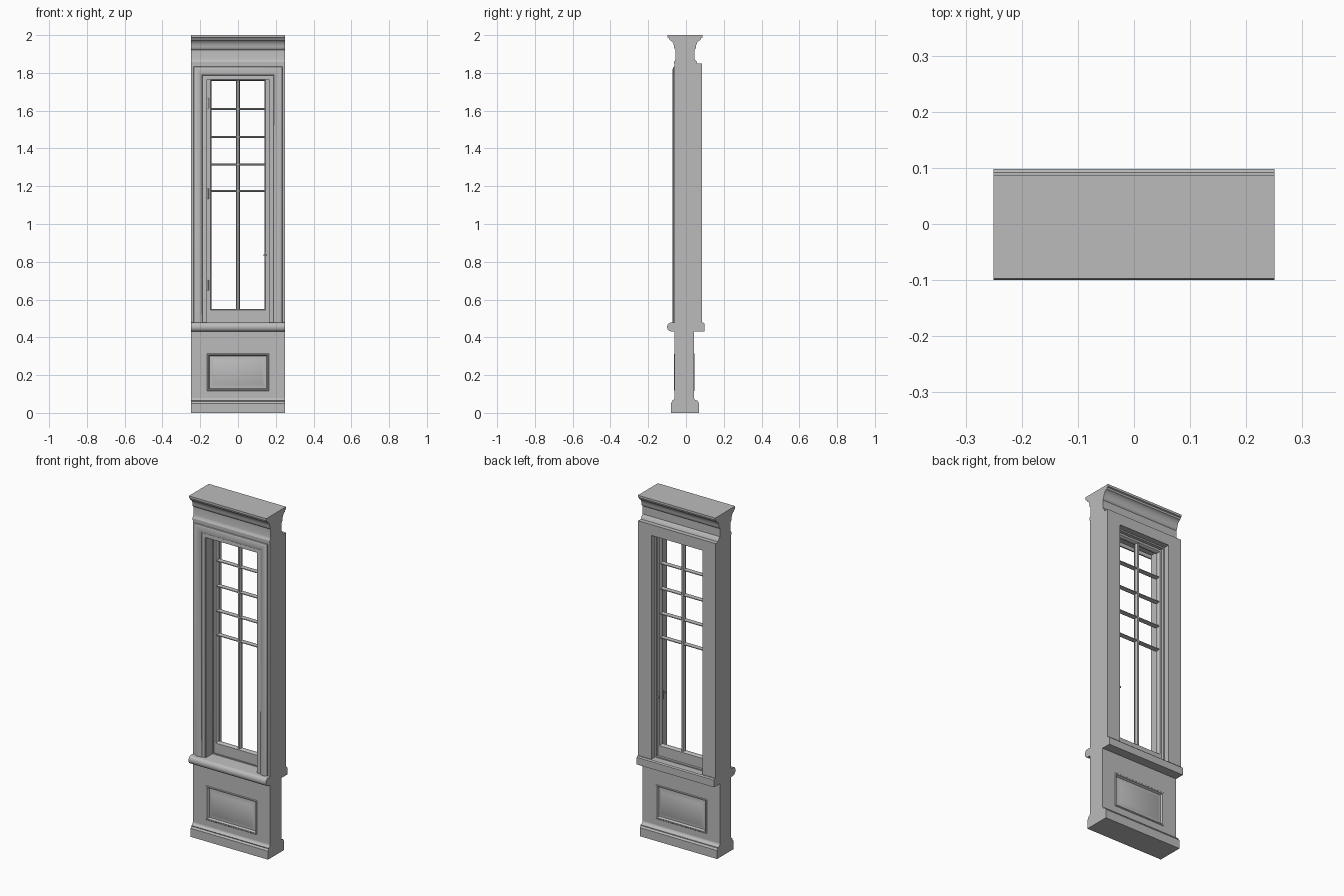
import bpy, bmesh
from math import radians, cos, sin, pi
from mathutils import Vector, Matrix

cube = bpy.data.objects.get("Cube")
if cube:
    bpy.data.objects.remove(cube, do_unlink=True)

paint = bpy.data.materials.new("grey_paint")
paint.use_nodes = True
paint.diffuse_color = (0.5, 0.5, 0.5, 1)
paint.node_tree.nodes["Principled BSDF"].inputs["Base Color"].default_value = (0.5, 0.5, 0.5, 1)
parts = []

HALF = 0.25                   # half width of the whole unit
OPEN = 0.165                  # half width of the opening
SILL, HEAD = 0.478, 1.787     # bottom and top of the opening
WALL_TOP = 1.85
FRONT, BACK = -0.06, 0.085    # faces of the window wall


def finish(name, bm):
    bmesh.ops.recalc_face_normals(bm, faces=bm.faces)
    mesh = bpy.data.meshes.new(name)
    bm.to_mesh(mesh)
    bm.free()
    mesh.materials.append(paint)
    obj = bpy.data.objects.new(name, mesh)
    bpy.context.collection.objects.link(obj)
    parts.append(obj)
    return obj


def prism(points, depth):
    """Extrude a closed loop of 3D points along a vector."""
    bm = bmesh.new()
    face = bm.faces.new([bm.verts.new(p) for p in points])
    new = bmesh.ops.extrude_face_region(bm, geom=[face])["geom"]
    bmesh.ops.translate(bm, vec=depth, verts=[v for v in new if isinstance(v, bmesh.types.BMVert)])
    return bm


def moulding(name, profile):
    """Run a (y, z) section across the full width."""
    return finish(name, prism([(-HALF, y, z) for y, z in profile], Vector((2 * HALF, 0, 0))))


def box(name, x0, x1, y0, y1, z0, z1):
    return finish(name, prism([(x0, y0, z0), (x1, y0, z0), (x1, y0, z1), (x0, y0, z1)],
                              Vector((0, y1 - y0, 0))))


def mitred_frame(name, hx, z0, z1, section, legs_only=False):
    """Sweep an (outward offset, y) section round an opening."""
    bm = bmesh.new()
    rings = []
    for sx, top in ((-1, 0), (-1, 1), (1, 1), (1, 0)):
        ring = []
        for d, y in section:
            z = z1 + d if top else (z0 if legs_only else z0 - d)
            ring.append(bm.verts.new((sx * (hx + d), y, z)))
        rings.append(ring)
    n = len(section)
    for i in range(3 if legs_only else 4):
        a, b = rings[i], rings[(i + 1) % 4]
        for j in range(n):
            k = (j + 1) % n
            bm.faces.new((a[j], a[k], b[k], b[j]))
    if legs_only:
        bm.faces.new(rings[0])
        bm.faces.new(rings[3])
    return finish(name, bm)


def arc(cy, cz, ry, rz, a0, a1, steps=6):
    out = []
    for i in range(steps + 1):
        a = radians(a0 + (a1 - a0) * i / steps)
        out.append((cy + ry * cos(a), cz + rz * sin(a)))
    return out


# Plinth with stepped, coved top
moulding("plinth", [(-0.08, 0), (0.07, 0), (0.07, 0.05), (0.063, 0.06)]
         + arc(0.063, 0.08, 0.02, 0.016, 270, 180)
         + arc(-0.08, 0.08, 0.02, 0.016, 0, -90)[0:6] + [(-0.073, 0.06), (-0.08, 0.05)])

# Lower wall with a recessed, raised-field panel on both faces
bm = prism([(-HALF, FRONT, 0.06), (HALF, FRONT, 0.06), (HALF, FRONT, 0.44), (-HALF, FRONT, 0.44)],
           Vector((0, 0.103, 0)))
bmesh.ops.recalc_face_normals(bm, faces=bm.faces)
for panel in [f for f in bm.faces if abs(f.normal.y) > 0.9]:
    bmesh.ops.inset_region(bm, faces=[panel], thickness=0.085, use_even_offset=True)
    mid = panel.calc_center_median().z
    for v in panel.verts:
        v.co.z = 0.315 if v.co.z > mid else 0.115
    for width, rise in ((0.003, 0.003), (0.006, 0), (0.006, -0.012), (0.006, 0), (0.016, 0.008)):
        bmesh.ops.inset_region(bm, faces=[panel], thickness=width, depth=rise, use_even_offset=True)
finish("panelled_lower_wall", bm)

# Sill with a rounded front nose
moulding("sill", [(0.098, 0.43), (0.098, 0.472), (0.092, 0.478)]
         + arc(-0.082, 0.455, 0.018, 0.023, 90, 270, 10) + [(-0.07, 0.43)])

# Wall round the window opening
outline = [(-HALF, SILL), (-HALF, WALL_TOP), (HALF, WALL_TOP), (HALF, SILL),
           (OPEN, SILL), (OPEN, HEAD), (-OPEN, HEAD), (-OPEN, SILL)]
finish("window_wall", prism([(x, FRONT, z) for x, z in outline], Vector((0, BACK - FRONT, 0))))

# Casing: flat inner band and rounded outer bead
casing = [(0.003, FRONT + 0.005), (0.003, FRONT - 0.003), (0.02, FRONT - 0.003)]
casing += arc(0.047, FRONT - 0.002, 0.023, 0.009, 180, 360, 8)
casing += [(0.07, FRONT + 0.005)]
mitred_frame("window_casing", OPEN, SILL, 1.763, casing, legs_only=True)

# Cornice, flaring from a narrow neck
back = [(0.06, 1.848), (0.058, 1.857), (0.05, 1.868), (0.045, 1.875), (0.045, 1.922), (0.05, 1.927)]
back += arc(0.082, 1.93, 0.03, 0.045, 180, 100, 6)
back += [(0.08, 1.984), (0.087, 1.987), (0.087, 2)]
front = [(-y - 0.01, z) for y, z in reversed(back)]
front[-3:] = [(-0.057, 1.868), (-0.064, 1.857), (-0.064, 1.848)]
moulding("cornice", back + front)

# Window frame, sash and rails
mitred_frame("window_frame", 0.157, SILL + 0.006, 1.779,
             [(0, 0.0), (0.009, 0.0), (0.009, 0.05), (0, 0.05)])
GLASS, LOW, HIGH = 0.14, 0.55, 1.757
mitred_frame("sash", GLASS, LOW, HIGH,
             [(0, 0.013), (0.006, 0.004), (0.018, 0.004), (0.018, 0.036), (0.006, 0.036), (0, 0.027)])
box("bottom_rail", -0.158, 0.158, 0.004, 0.036, SILL, LOW - 0.01)

# Glazing bars with chamfered faces
bar = [(-1, 0.02), (-0.4, 0.006), (0.4, 0.006), (1, 0.02), (0.4, 0.034), (-0.4, 0.034)]
finish("vertical_bar", prism([(s * 0.011, y, LOW - 0.002) for s, y in bar],
                             Vector((0, 0, HIGH - LOW + 0.004))))
for i, z in enumerate((1.175, 1.315, 1.461, 1.609)):
    finish(f"cross_bar_{i + 1}", prism([(-GLASS - 0.002, y, z + s * 0.006) for s, y in bar],
                                       Vector((2 * GLASS + 0.004, 0, 0))))

# Hinges on the right jamb
for i, z in enumerate((0.675, 1.16, 1.64)):
    bm = bmesh.new()
    bmesh.ops.create_cone(bm, cap_ends=True, segments=12, radius1=0.005, radius2=0.005, depth=0.055,
                          matrix=Matrix.Translation((-0.159, -0.002, z)))
    finish(f"hinge_{i + 1}", bm)

# Lever handles on both faces of the sash
for side, y, d in (("front", 0.004, -1), ("back", 0.036, 1)):
    box(f"{side}_handle_plate", 0.143, 0.155, y, y + d * 0.003, 0.805, 0.855)
    bm = bmesh.new()
    bmesh.ops.create_cone(bm, cap_ends=True, segments=12, radius1=0.004, radius2=0.004, depth=0.018,
                          matrix=Matrix.Translation((0.149, y + d * 0.009, 0.835)) @ Matrix.Rotation(pi / 2, 4, "X"))
    finish(f"{side}_handle_stem", bm)
    box(f"{side}_handle_lever", 0.134, 0.153, y + d * 0.014, y + d * 0.02, 0.831, 0.839)

# Smooth the curved mouldings and keep crisp edges
bpy.ops.object.select_all(action="DESELECT")
for obj in parts:
    obj.select_set(True)
bpy.context.view_layer.objects.active = parts[0]
bpy.ops.object.shade_smooth_by_angle(angle=radians(30))
